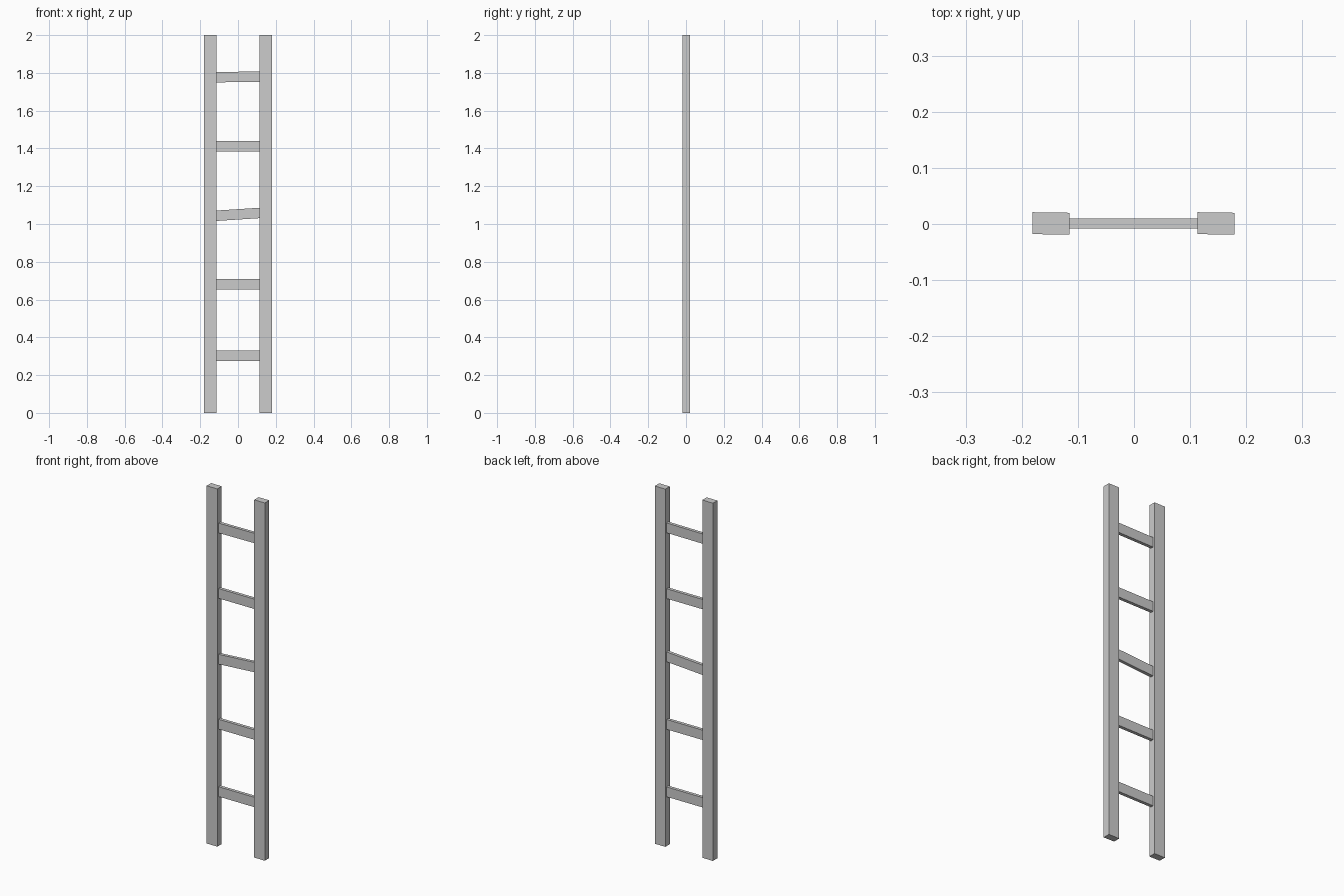
import bpy, bmesh
from mathutils import Vector

if "Cube" in bpy.data.objects:
    bpy.data.objects.remove(bpy.data.objects["Cube"])


def beam(name, x0, x1, y0, y1, z0, z1, rise=0.0, skew=0.0):
    """Box whose right end is lifted by rise and pushed in y by skew."""
    bm = bmesh.new()
    bmesh.ops.create_cube(bm, size=1)
    for v in bm.verts:
        t = v.co + Vector((0.5, 0.5, 0.5))
        v.co = (x0 + (x1 - x0) * t.x,
                y0 + (y1 - y0) * t.y + skew * t.x,
                z0 + (z1 - z0) * t.z + rise * t.x)
    mesh = bpy.data.meshes.new(name)
    bm.to_mesh(mesh)
    bm.free()
    obj = bpy.data.objects.new(name, mesh)
    bpy.context.collection.objects.link(obj)
    return obj


# Upright rails, very slightly twisted planks
beam("left_rail", -0.181, -0.115, -0.018, 0.021, 0, 2, skew=-0.001)
beam("right_rail", 0.113, 0.179, -0.018, 0.021, 0, 2, skew=-0.001)

# Rungs: underside height and rise towards the right; the middle one is crooked
rungs = [(0.276, 0), (0.653, 0), (1.016, 0.015), (1.384, 0), (1.750, 0.002)]
for i, (z, rise) in enumerate(rungs, 1):
    beam(f"rung_{i}", -0.117, 0.115, -0.008, 0.01, z, z + 0.055, rise)
